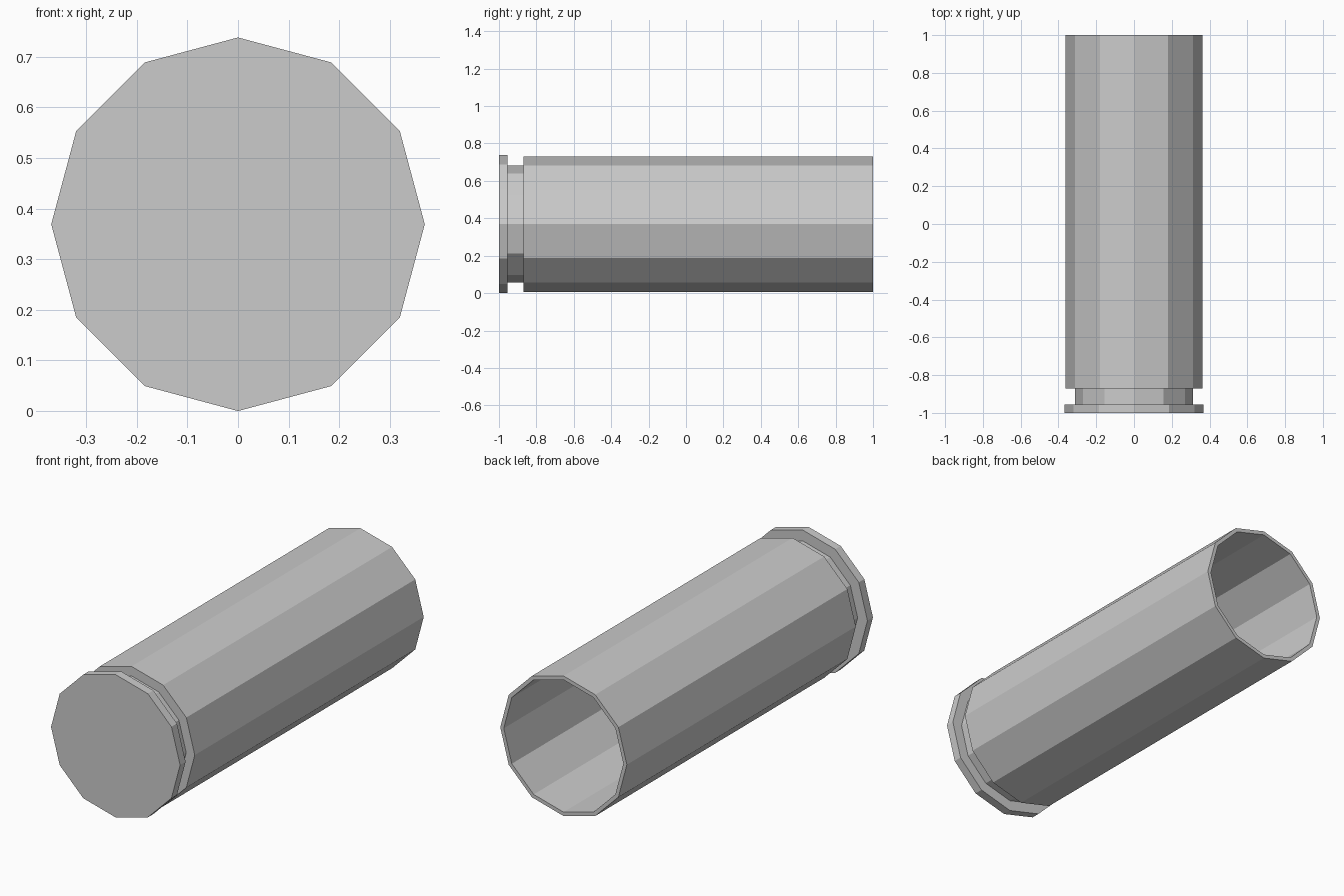
import bpy, bmesh
from math import cos, sin, tau

if "Cube" in bpy.data.objects:
    bpy.data.objects.remove(bpy.data.objects["Cube"])

SIDES = 12
CENTRE_Z = 0.369

# Lathe profile (radius, y): base rim, groove, tube wall, open mouth, bore, bore floor
profile = [(0.369, -1.0), (0.369, -0.955), (0.313, -0.955), (0.313, -0.87),
           (0.362, -0.87), (0.362, 1.0), (0.342, 1.0), (0.342, -0.85)]

bm = bmesh.new()
rings = [[bm.verts.new((r * cos(tau * i / SIDES), y, CENTRE_Z + r * sin(tau * i / SIDES)))
          for i in range(SIDES)] for r, y in profile]

# Side bands between neighbouring rings
for a, b in zip(rings, rings[1:]):
    for i in range(SIDES):
        j = (i + 1) % SIDES
        bm.faces.new((a[i], a[j], b[j], b[i]))

# Closed base and bore floor
bm.faces.new(rings[0])
bm.faces.new(rings[-1])
bmesh.ops.recalc_face_normals(bm, faces=bm.faces)

mesh = bpy.data.meshes.new("casing")
bm.to_mesh(mesh)
bm.free()
bpy.context.collection.objects.link(bpy.data.objects.new("casing", mesh))
